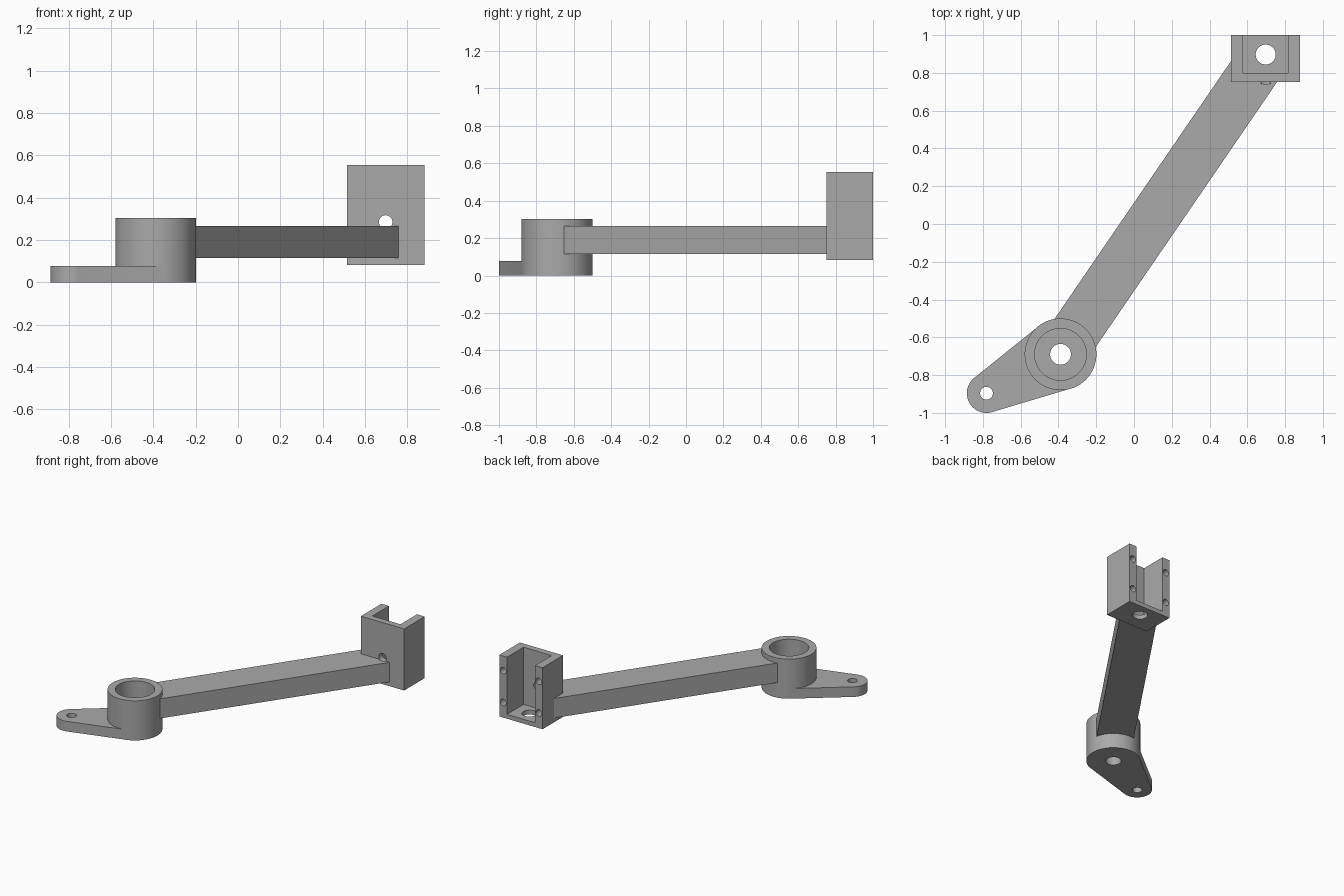
import bpy, bmesh
from math import pi, cos, sin, acos, atan2, hypot
from mathutils import Matrix, Vector

cube = bpy.data.objects.get("Cube")
if cube:
    bpy.data.objects.remove(cube, do_unlink=True)

grey = bpy.data.materials.new("plain grey")
grey.use_nodes = True
grey.diffuse_color = (0.4, 0.4, 0.4, 1)
grey.node_tree.nodes["Principled BSDF"].inputs["Base Color"].default_value = (0.4, 0.4, 0.4, 1)


def make_object(name, bm):
    bmesh.ops.recalc_face_normals(bm, faces=bm.faces)
    mesh = bpy.data.meshes.new(name)
    bm.to_mesh(mesh)
    bm.free()
    mesh.materials.append(grey)
    obj = bpy.data.objects.new(name, mesh)
    bpy.context.collection.objects.link(obj)
    return obj


def prism(name, outline, z0, z1):
    bm = bmesh.new()
    face = bm.faces.new([bm.verts.new((x, y, z0)) for x, y in outline])
    new = bmesh.ops.extrude_face_region(bm, geom=[face])["geom"]
    bmesh.ops.translate(bm, vec=(0, 0, z1 - z0),
                        verts=[v for v in new if isinstance(v, bmesh.types.BMVert)])
    return make_object(name, bm)


def box(name, x, y, z):
    return prism(name, [(x[0], y[0]), (x[1], y[0]), (x[1], y[1]), (x[0], y[1])], *z)


def arc(centre, r, a0, a1, n):
    return [(centre[0] + r * cos(a0 + (a1 - a0) * i / n),
             centre[1] + r * sin(a0 + (a1 - a0) * i / n)) for i in range(n + 1)]


def disc(name, centre, r, z0, z1, n=64):
    return prism(name, arc(centre, r, 0, 2 * pi, n)[:-1], z0, z1)


def drill_y(x, z, r, y0, y1):
    """Round cutter lying along y."""
    bm = bmesh.new()
    place = Matrix.Translation((x, (y0 + y1) / 2, z)) @ Matrix.Rotation(pi / 2, 4, "X")
    bmesh.ops.create_cone(bm, cap_ends=True, segments=32, radius1=r, radius2=r,
                          depth=y1 - y0, matrix=place)
    return make_object("drill_cutter", bm)


def combine(obj, others, operation):
    """Apply boolean operations in turn, then drop the helper objects."""
    bpy.context.view_layer.objects.active = obj
    for other in others:
        other.hide_render = True
        mod = obj.modifiers.new("boolean", "BOOLEAN")
        mod.operation, mod.solver, mod.object = operation, "EXACT", other
        bpy.ops.object.modifier_apply(modifier=mod.name)
        bpy.data.objects.remove(other, do_unlink=True)


boss = Vector((-0.389, -0.69))
tip = Vector((-0.781, -0.896))
mount = Vector((0.697, 0.897))
boss_r, tip_r, bore_r = 0.19, 0.104, 0.137
lug_z, boss_z = 0.077, 0.303

# Round hub with a tapered mounting lug
hub = disc("hub_with_lug", boss, boss_r, 0, boss_z)
away = tip - boss
phi = atan2(away.y, away.x)
beta = acos((boss_r - tip_r) / away.length)
lug = prism("lug", arc(tip, tip_r, phi - beta, phi + beta, 32)
            + arc(boss, boss_r - 0.001, phi + beta, phi - beta + 2 * pi, 48), 0, lug_z)
combine(hub, [lug], "UNION")
combine(hub, [disc("bore", boss, bore_r, lug_z, 0.5),
              disc("shaft_hole", boss, 0.055, -0.1, 0.2),
              disc("lug_hole", tip, 0.034, -0.1, 0.2, 32)], "DIFFERENCE")

# Pocket and front hole shared by the bracket and the arm
pocket_x, pocket_y, floor_z = (0.577, 0.815), (0.80, 1.1), 0.115


def pocket():
    return box("pocket", pocket_x, pocket_y, (floor_z, 0.7))


def front_hole():
    return drill_y(mount.x, 0.285, 0.032, 0.742, 0.9)


# Straight arm from the hub to the bracket
along = (mount - boss).normalized()
side = Vector((along.y, -along.x)) * 0.132
start, end = boss + along * 0.1, mount
arm = prism("arm", [start + side, end + side, end - side, start - side], 0.115, 0.265)
combine(arm, [disc("bore", boss, bore_r + 0.002, 0, 0.5),
              box("pocket", pocket_x, pocket_y, (0, 0.7)),
              front_hole()], "DIFFERENCE")

# Channel bracket, open at the back and top
bracket = box("bracket", (0.514, 0.88), (0.752, 1.0), (0.082, 0.553))
screw_holes = [drill_y(x, z, 0.025, 0.9, 1.1)
               for x in (0.546, 0.848) for z in (0.198, 0.44)]
combine(bracket, [pocket(), front_hole(),
                  disc("floor_hole", mount, 0.053, 0, 0.3, 32)] + screw_holes, "DIFFERENCE")

# Smooth round walls, keep sharp rims
for obj in (hub, arm, bracket):
    bpy.ops.object.select_all(action="DESELECT")
    obj.select_set(True)
    bpy.context.view_layer.objects.active = obj
    bpy.ops.object.shade_smooth_by_angle(angle=pi / 6)
